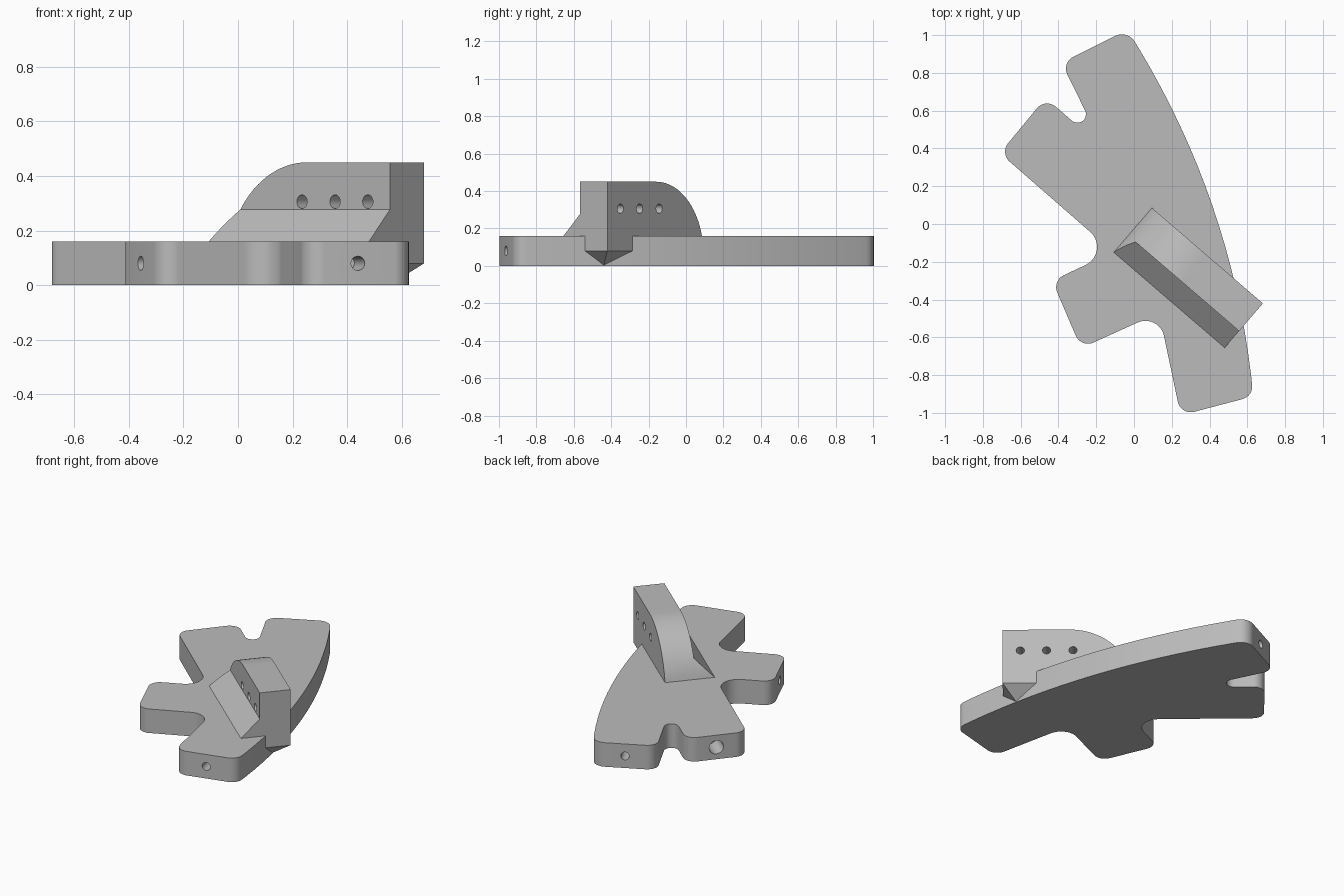
import bpy, bmesh, math
from mathutils import Vector, Matrix

cube = bpy.data.objects.get("Cube")
if cube:
    bpy.data.objects.remove(cube, do_unlink=True)

grey = bpy.data.materials.new("mid_grey")
grey.use_nodes = True
colour = (0.5, 0.5, 0.5, 1)
grey.diffuse_color = colour
grey.node_tree.nodes["Principled BSDF"].inputs["Base Color"].default_value = colour

PLATE_H = 0.16
LIP_Z = 0.08


def make_object(name, bm):
    bmesh.ops.recalc_face_normals(bm, faces=bm.faces)
    mesh = bpy.data.meshes.new(name)
    bm.to_mesh(mesh)
    bm.free()
    mesh.materials.append(grey)
    obj = bpy.data.objects.new(name, mesh)
    bpy.context.collection.objects.link(obj)
    return obj


def prism(name, points, sweep, place=Matrix()):
    """Extrude a planar 3D outline along a vector."""
    bm = bmesh.new()
    face = bm.faces.new([bm.verts.new(p) for p in points])
    grown = bmesh.ops.extrude_face_region(bm, geom=[face])["geom"]
    verts = [g for g in grown if isinstance(g, bmesh.types.BMVert)]
    bmesh.ops.translate(bm, verts=verts, vec=sweep)
    bm.transform(place)
    return make_object(name, bm)


def drill(name, centre, axis, radius, length):
    """Cylinder cutter centred on a point."""
    bm = bmesh.new()
    turn = Vector(axis).to_track_quat("Z", "Y").to_matrix().to_4x4()
    bmesh.ops.create_cone(bm, cap_ends=True, segments=24, radius1=radius, radius2=radius,
                          depth=length, matrix=Matrix.Translation(centre) @ turn)
    return make_object(name, bm)


def cut(obj, cutter):
    cutter.hide_render = True
    mod = obj.modifiers.new("cut", "BOOLEAN")
    mod.operation = "DIFFERENCE"
    mod.solver = "EXACT"
    mod.object = cutter
    bpy.context.view_layer.objects.active = obj
    bpy.ops.object.modifier_apply(modifier=mod.name)
    bpy.data.objects.remove(cutter, do_unlink=True)


def smooth(obj):
    bpy.ops.object.select_all(action="DESELECT")
    obj.select_set(True)
    bpy.context.view_layer.objects.active = obj
    bpy.ops.object.shade_smooth_by_angle(angle=math.radians(30))


def fillet(corners, steps=10):
    """Round each (x, y, radius) corner of a closed outline."""
    out = []
    for i, (x, y, r) in enumerate(corners):
        p = Vector((x, y))
        if r == 0:
            out.append(p)
            continue
        before = Vector(corners[i - 1][:2])
        after = Vector(corners[(i + 1) % len(corners)][:2])
        d1, d2 = (p - before).normalized(), (after - p).normalized()
        turn = math.atan2(d1.x * d2.y - d1.y * d2.x, d1.dot(d2))
        centre = p + (d2 - d1).normalized() * r / math.cos(turn / 2)
        spoke = p - d1 * r * math.tan(abs(turn) / 2) - centre
        for k in range(steps + 1):
            out.append(centre + Matrix.Rotation(turn * k / steps, 2) @ spoke)
    return out


# Base plate: four arms on one side, a long bowed edge on the other
R = 0.07
corners = [
    (0.632, -0.912, R), (0.247, -1.013, R),     # front arm
    (0.133, -0.47, 0.1),
    (-0.28, -0.657, R), (-0.433, -0.30, R),     # lower side arm
    (-0.11, -0.148, 0.105),
    (-0.71, 0.375, R), (-0.468, 0.668, R),      # upper side arm
    (-0.16, 0.40, 0.045),
    (-0.384, 0.854, R), (-0.035, 1.028, 0.08),  # back arm
]
start, end = Vector(corners[-1][:2]), Vector(corners[0][:2])
chord = end - start
outward = Vector((-chord.y, chord.x)).normalized()
bowed = []
SEGS = 18
for k in range(1, SEGS):
    t = k / SEGS
    p = start + chord * t + outward * 0.123 * 4 * t * (1 - t)
    bowed.append((p.x, p.y, 0))
outline = fillet(corners + bowed)
plate = prism("base_plate", [(p.x, p.y, 0) for p in outline], (0, 0, PLATE_H))

# Blind hole in the end of each arm
for first, radius in ((0, 0.026), (3, 0.026), (6, 0.045), (9, 0.026)):
    a, b = Vector(corners[first][:2]), Vector(corners[first + 1][:2])
    mid, run = (a + b) / 2, b - a
    cut(plate, drill("arm_hole", (mid.x, mid.y, PLATE_H / 2), (-run.y, run.x, 0), radius, 0.3))
smooth(plate)

# Upright wall with a rounded end and a sloped foot, set diagonally
place = Matrix.Translation((0.095, 0.085, 0)) @ Matrix.Rotation(math.radians(-40.7), 4, "Z")
LENGTH, WALL, FOOT, TOP = 0.775, 0.193, 0.31, 0.45
ARC_R = 0.387
arc_x, arc_z = 0.3745, TOP - ARC_R
low = math.asin((PLATE_H - arc_z) / ARC_R)
profile = [(LENGTH, 0, PLATE_H)]
for k in range(21):
    a = low + (math.pi / 2 - low) * k / 20
    profile.append((arc_x - ARC_R * math.cos(a), 0, arc_z + ARC_R * math.sin(a)))
profile.append((LENGTH, 0, TOP))
wall = prism("upright_wall", profile, (0, -FOOT, 0), place)

slope_top = PLATE_H + FOOT - WALL
waste = [(-1, -WALL, slope_top), (-1, -WALL, 1), (-1, -1, 1),
         (-1, -1, PLATE_H - 1 + FOOT), (-1, -FOOT, PLATE_H)]
cut(wall, prism("foot_cutter", waste, (3, 0, 0), place))

# Row of cross holes through the wall
for x in (0.35, 0.51, 0.668):
    centre = place @ Vector((x, -WALL / 2, 0.306))
    axis = place.to_3x3() @ Vector((0, 1, 0))
    cut(wall, drill("wall_hole", centre, axis, 0.025, 0.4))
smooth(wall)

# Overhanging corner of the wall: short drop, then a taper to a point
tri = [place @ Vector(p) for p in ((0.55, 0, LIP_Z), (LENGTH, 0, LIP_Z), (LENGTH, -0.19, LIP_Z))]
prism("overhang_drop", tri, (0, 0, PLATE_H - LIP_Z))
bm = bmesh.new()
ring = [bm.verts.new(p) for p in tri]
tip = bm.verts.new((0.555, -0.44, 0))
bm.faces.new(ring)
for i in range(3):
    bm.faces.new((ring[i], ring[(i + 1) % 3], tip))
make_object("overhang_taper", bm)
